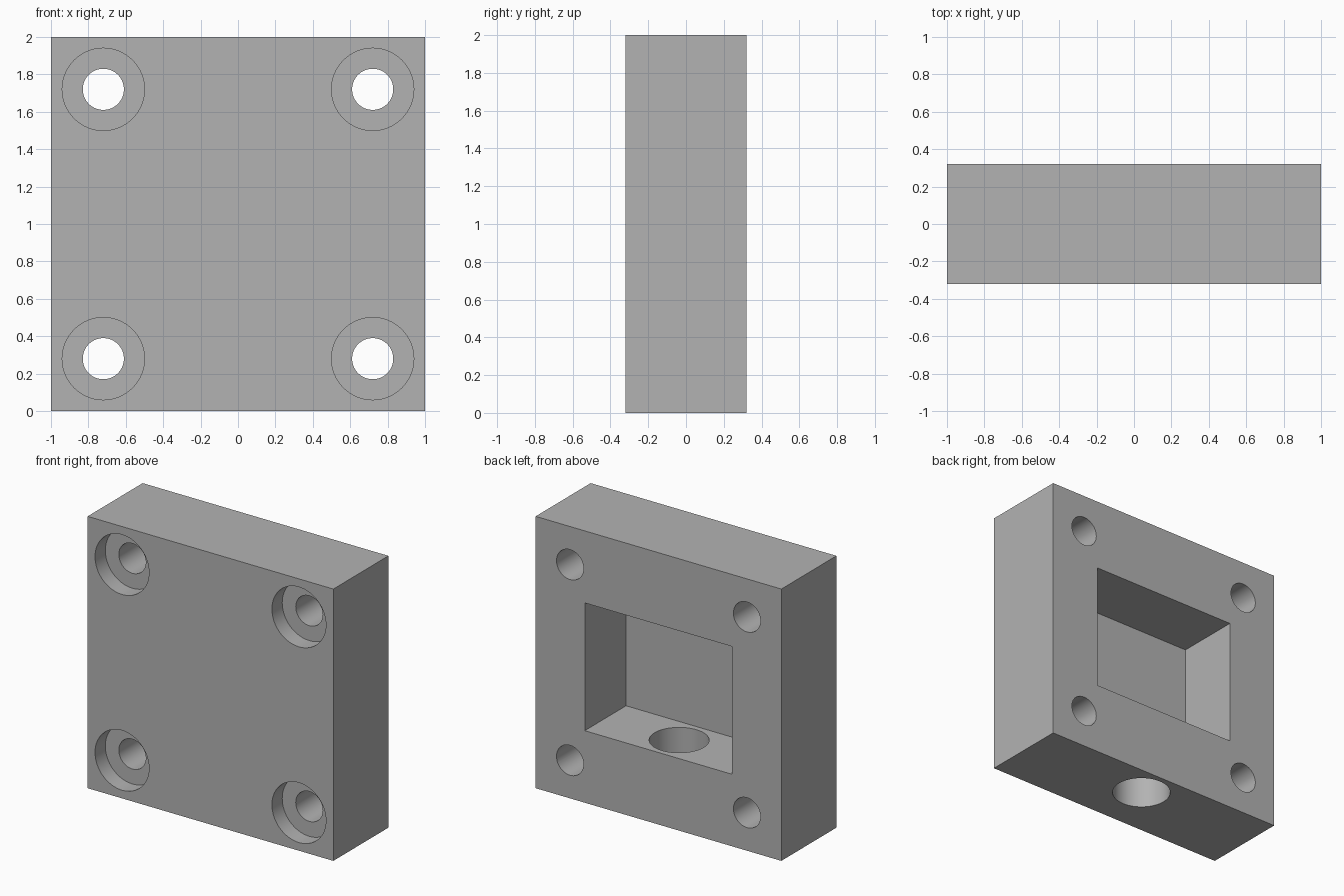
import bpy
from math import pi, radians

default = bpy.data.objects.get("Cube")
if default:
    bpy.data.objects.remove(default, do_unlink=True)

# Main dimensions
WIDTH, DEPTH, HEIGHT = 2.0, 0.64, 2.0
FRONT, BACK = -DEPTH / 2, DEPTH / 2
MID_Z = HEIGHT / 2
BOLT = 0.72            # bolt offset from the centre
POCKET_DEPTH = 0.48
BORE_DEPTH = 0.12
OVER = 0.1             # cutter overshoot past open faces


def box(name, size, location):
    bpy.ops.mesh.primitive_cube_add(size=1, location=location)
    ob = bpy.context.object
    ob.name = name
    ob.scale = size
    bpy.ops.object.transform_apply(location=False, rotation=False, scale=True)
    return ob


def cylinder(name, radius, length, location, rotation=(0, 0, 0)):
    bpy.ops.mesh.primitive_cylinder_add(vertices=64, radius=radius, depth=length,
                                        location=location, rotation=rotation)
    ob = bpy.context.object
    ob.name = name
    return ob


def cut(target, cutter):
    mod = target.modifiers.new("cut", 'BOOLEAN')
    mod.operation = 'DIFFERENCE'
    mod.solver = 'EXACT'
    mod.object = cutter
    bpy.context.view_layer.objects.active = target
    bpy.ops.object.modifier_apply(modifier=mod.name)
    bpy.data.objects.remove(cutter, do_unlink=True)


# Solid block
block = box("mounting_block", (WIDTH, DEPTH, HEIGHT), (0, 0, MID_Z))

# Rectangular pocket, open at the back
cut(block, box("pocket_cutter", (1.2, POCKET_DEPTH + OVER, 0.94),
               (0, BACK - POCKET_DEPTH / 2 + OVER / 2, MID_Z)))

# Round port from the underside into the middle of the pocket floor
cut(block, cylinder("port_cutter", 0.2, 0.9, (0, BACK - POCKET_DEPTH / 2, 0.3)))

# Four bolt holes, counterbored from the front
along_y = (pi / 2, 0, 0)
for x in (-BOLT, BOLT):
    for z in (MID_Z - BOLT, MID_Z + BOLT):
        cut(block, cylinder("counterbore_cutter", 0.22, BORE_DEPTH + OVER,
                            (x, FRONT + BORE_DEPTH / 2 - OVER / 2, z), along_y))
        cut(block, cylinder("bolt_hole_cutter", 0.11, DEPTH + 2 * OVER, (x, 0, z), along_y))

# Single grey finish
grey = bpy.data.materials.new("plain_grey")
grey.use_nodes = True
colour = (0.45, 0.45, 0.45, 1)
grey.diffuse_color = colour
grey.node_tree.nodes["Principled BSDF"].inputs["Base Color"].default_value = colour
block.data.materials.clear()
block.data.materials.append(grey)

# Smooth hole walls, sharp edges elsewhere
bpy.ops.object.select_all(action='DESELECT')
block.select_set(True)
bpy.context.view_layer.objects.active = block
bpy.ops.object.shade_smooth_by_angle(angle=radians(30))
